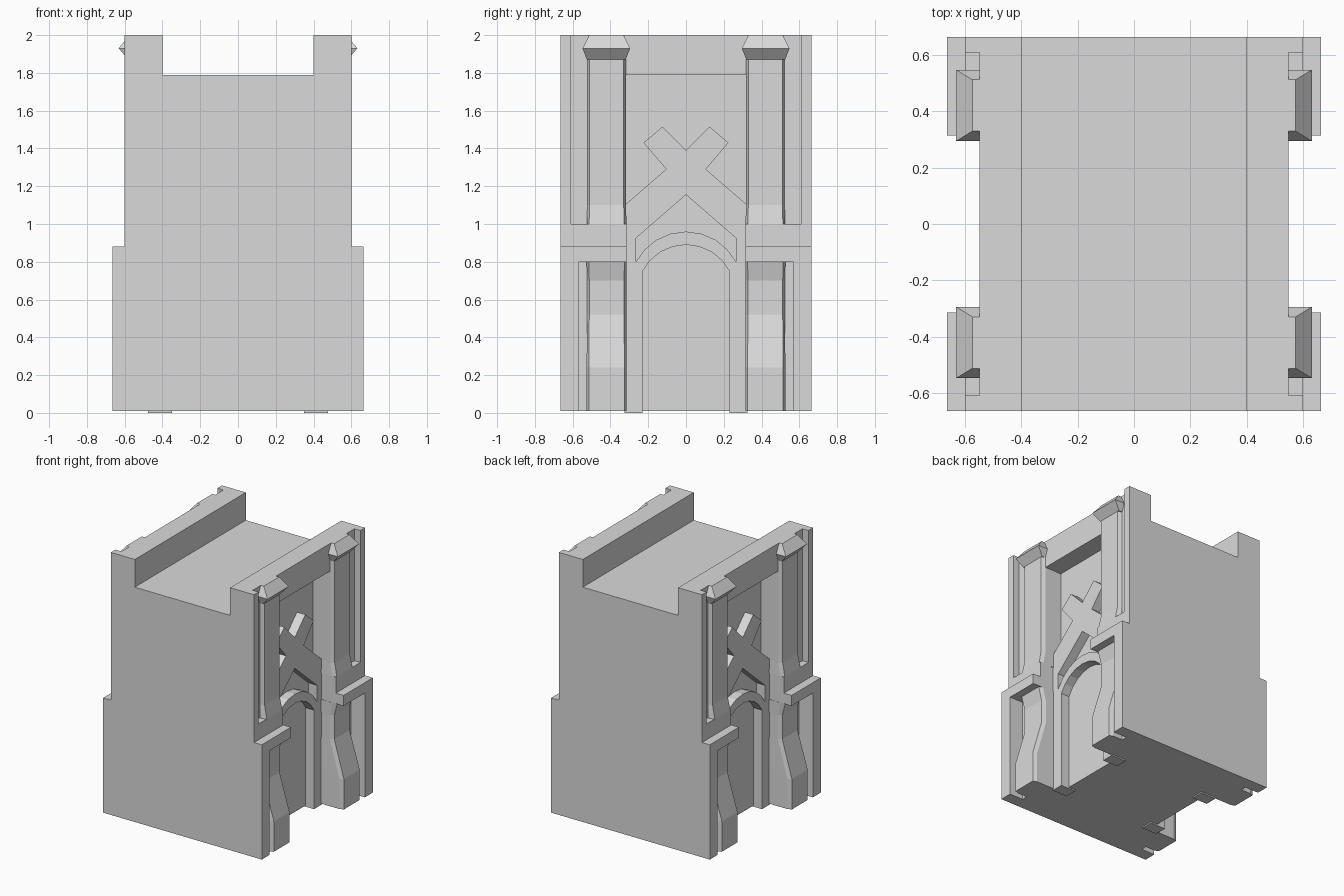
import bpy
import bmesh
from math import sin, cos, asin

cube = bpy.data.objects.get("Cube")
if cube:
    bpy.data.objects.remove(cube)

GREY = (0.7, 0.7, 0.7, 1)
stone = bpy.data.materials.new("stone_grey")
stone.use_nodes = True
stone.diffuse_color = GREY
stone.node_tree.nodes["Principled BSDF"].inputs["Base Color"].default_value = GREY


def finish(name, bm, mirror):
    """Turn a bmesh into an object, mirrored to all four corners if asked."""
    bmesh.ops.recalc_face_normals(bm, faces=bm.faces)
    mesh = bpy.data.meshes.new(name)
    bm.to_mesh(mesh)
    bm.free()
    mesh.materials.append(stone)
    ob = bpy.data.objects.new(name, mesh)
    bpy.context.collection.objects.link(ob)
    if mirror:
        mod = ob.modifiers.new("Mirror", "MIRROR")
        mod.use_axis = (True, True, False)


def loft(name, rings, mirror=True):
    """Skin equal-length rings of points and cap both ends."""
    bm = bmesh.new()
    loops = [[bm.verts.new(p) for p in ring] for ring in rings]
    n = len(loops[0])
    for a, b in zip(loops, loops[1:]):
        for i in range(n):
            j = (i + 1) % n
            bm.faces.new((a[i], a[j], b[j], b[i]))
    bm.faces.new(loops[0])
    bm.faces.new(loops[-1])
    finish(name, bm, mirror)


def box(name, x, y, z):
    loft(name, [[(x[0], y[0], h), (x[1], y[0], h), (x[1], y[1], h), (x[0], y[1], h)] for h in z])


def arc(half, spring, apex, steps=4):
    """Half arch from the spring point up to the apex."""
    rise = apex - spring
    r = (half * half + rise * rise) / (2 * rise)
    a = asin(half / r)
    return [(r * sin(a * (1 - i / steps)), apex - r + r * cos(a * (1 - i / steps)))
            for i in range(steps + 1)]


BACK, WALL, EDGE, BASE = 0.407, 0.55, 0.665, 0.01

# Core block with the open channel along its top and a lintel over each bay
half = [(BACK, BASE), (BACK, 1.79), (WALL, 1.79), (WALL, 2), (0.4, 2), (0.4, 1.79)]
profile = half + [(-x, z) for x, z in reversed(half)]
loft("core_block", [[(x, y, z) for x, z in profile] for y in (-EDGE, EDGE)], False)

# Corner masonry, repeated at all four corners
box("corner_pier", (0.4, WALL), (0.32, EDGE), (BASE, 2))
box("upper_post", (0.5, 0.6), (0.61, EDGE), (0.95, 2))
box("lower_post", (0.5, EDGE), (0.57, EDGE), (BASE, 0.85))
box("ledge", (0.5, EDGE), (0.315, EDGE), (0.8, 0.88))
box("upper_band", (0.5, 0.6), (0.315, EDGE), (0.88, 1.0))


def pilaster(name, stations):
    """Chamfered pillar from (height, front x, half-width) stations."""
    mid = 0.42
    rings = []
    for z, x, w in stations:
        rings.append([(0.45, mid - w, z), (x - 0.03, mid - w, z), (x, mid - w + 0.012, z),
                      (x, mid + w - 0.012, z), (x - 0.03, mid + w, z), (0.45, mid + w, z)])
    loft(name, rings)


pilaster("lower_pilaster", [(BASE, 0.66, 0.106), (0.24, 0.66, 0.106), (0.52, 0.578, 0.104),
                            (0.7, 0.578, 0.104), (0.8, 0.605, 0.106)])
pilaster("upper_pilaster", [(1.0, 0.6, 0.105), (1.1, 0.58, 0.102), (1.9, 0.58, 0.102)])

# Flared capital on top of each pillar
loft("capital", [[(0.5, a, z), (x, a, z), (x, b, z), (0.5, b, z)]
                 for z, x, a, b in ((1.87, 0.58, 0.32, 0.525),
                                    (1.93, 0.632, 0.295, 0.548),
                                    (2.0, 0.575, 0.33, 0.513))])

# Arched surround: jamb, gable, crossed braces and arch ring in one outline
surround = [(0.23, 0), (0.325, 0), (0.325, 1.1), (0.105, 1.29), (0.225, 1.43),
            (0.125, 1.515), (0, 1.39), (0, 1.155), (0.265, 0.925)]
surround += arc(0.265, 0.8, 0.96) + arc(0.23, 0.75, 0.89)[::-1]
loft("arched_surround", [[(x, y, z) for y, z in surround] for x in (0.35, 0.477)])
